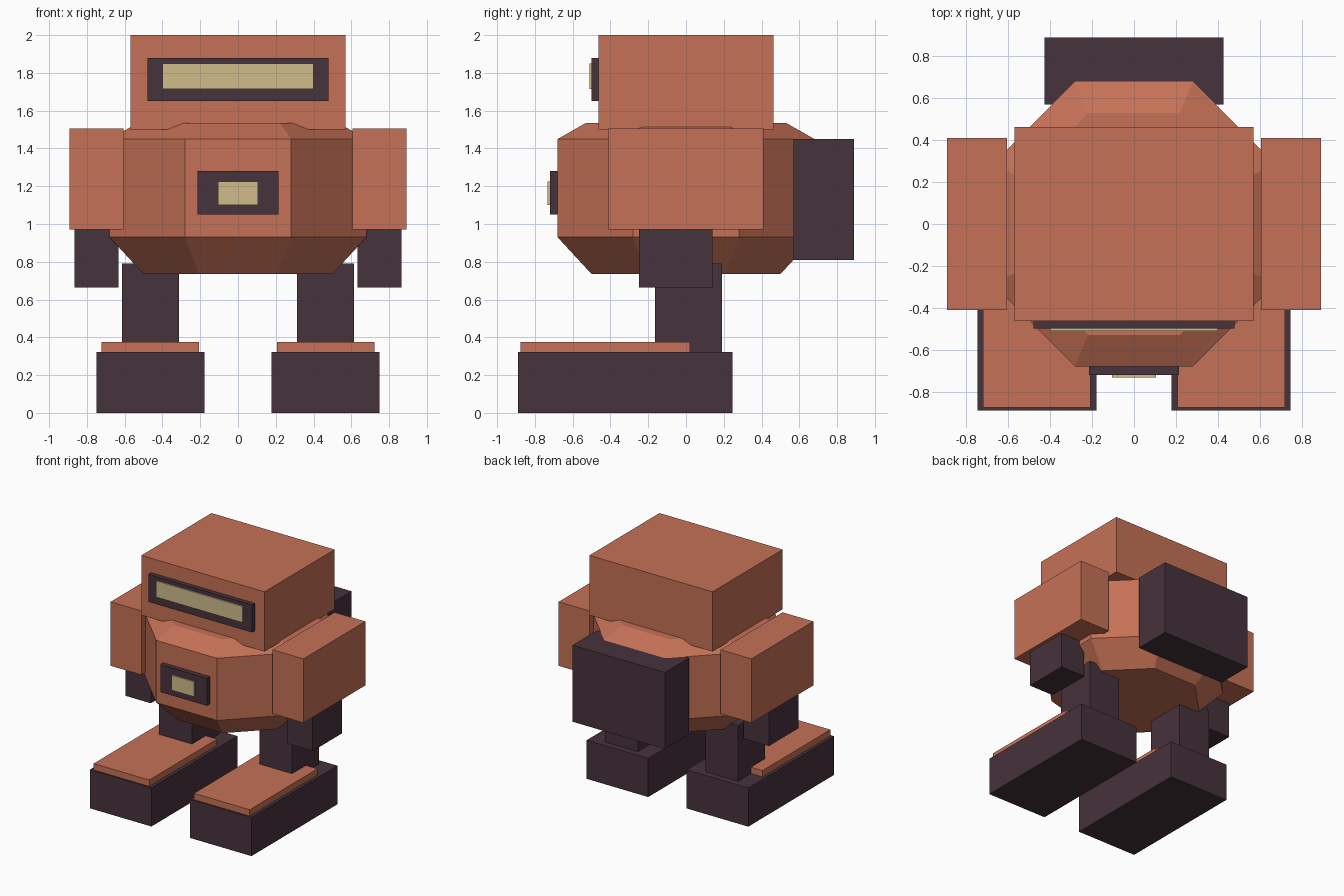
import bpy
import bmesh
from math import cos, sin, pi

cube = bpy.data.objects.get("Cube")
if cube:
    bpy.data.objects.remove(cube, do_unlink=True)


def material(name, rgb):
    m = bpy.data.materials.new(name)
    m.use_nodes = True
    colour = (*rgb, 1.0)
    m.diffuse_color = colour
    m.node_tree.nodes["Principled BSDF"].inputs["Base Color"].default_value = colour
    return m


orange = material("burnt orange", (0.56, 0.165, 0.092))
dark = material("dark plum", (0.062, 0.032, 0.045))
tan = material("pale tan", (0.64, 0.50, 0.26))


def finish(name, bm, mat):
    bmesh.ops.recalc_face_normals(bm, faces=bm.faces)
    mesh = bpy.data.meshes.new(name)
    bm.to_mesh(mesh)
    bm.free()
    mesh.materials.append(mat)
    bpy.context.collection.objects.link(bpy.data.objects.new(name, mesh))


def box(name, mat, xs, ys, zs):
    """Flat-sided box given as a low and high value on each axis."""
    bm = bmesh.new()
    bmesh.ops.create_cube(bm, size=1)
    for v in bm.verts:
        v.co = [pair[c > 0] for c, pair in zip(v.co, (xs, ys, zs))]
    finish(name, bm, mat)


def pair(name, mat, xs, ys, zs):
    """The same box on both sides of the body."""
    box("left_" + name, mat, xs, ys, zs)
    box("right_" + name, mat, (-xs[1], -xs[0]), ys, zs)


def octagon_body(name, mat, levels):
    """Stacked octagon rings, each given as (half width, height)."""
    bm = bmesh.new()
    rings = []
    for half, z in levels:
        r = half / cos(pi / 8)
        angles = [(i + 0.5) * pi / 4 for i in range(8)]
        rings.append([bm.verts.new((r * cos(a), r * sin(a), z)) for a in angles])
    for low, high in zip(rings, rings[1:]):
        for i in range(8):
            j = (i + 1) % 8
            bm.faces.new((low[i], low[j], high[j], high[i]))
    bm.faces.new(rings[0])
    bm.faces.new(rings[-1])
    finish(name, bm, mat)


# Torso, chest lamp and backpack
octagon_body("torso", orange, [(0.5, 0.735), (0.68, 0.93), (0.68, 1.45), (0.53, 1.535)])
box("chest_frame", dark, (-0.215, 0.215), (-0.72, -0.67), (1.05, 1.28))
box("chest_lamp", tan, (-0.105, 0.105), (-0.732, -0.71), (1.10, 1.225))
box("backpack", dark, (-0.427, 0.427), (0.57, 0.89), (0.81, 1.45))

# Head and visor
box("head", orange, (-0.57, 0.57), (-0.463, 0.463), (1.5, 2.0))
box("visor_frame", dark, (-0.48, 0.48), (-0.5, -0.45), (1.65, 1.88))
box("visor", tan, (-0.4, 0.4), (-0.512, -0.49), (1.715, 1.85))

# Arms
pair("shoulder", orange, (0.607, 0.892), (-0.41, 0.41), (0.97, 1.505))
pair("forearm", dark, (0.632, 0.865), (-0.25, 0.14), (0.665, 1.0))

# Legs and feet
pair("leg", dark, (0.312, 0.615), (-0.163, 0.19), (0.3, 0.79))
pair("foot", dark, (0.178, 0.748), (-0.89, 0.245), (0.0, 0.323))
pair("toe_plate", orange, (0.207, 0.722), (-0.877, 0.02), (0.31, 0.376))
